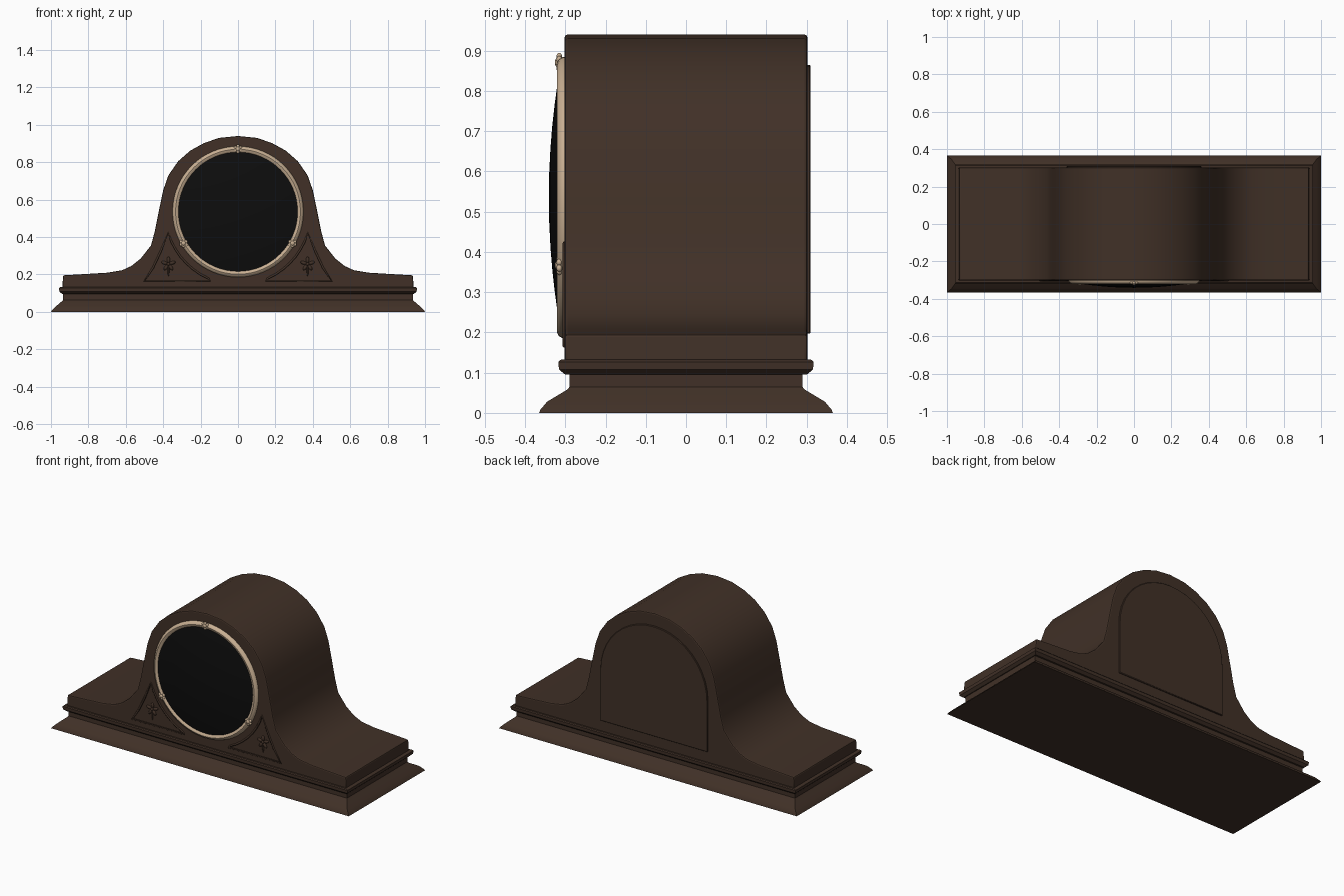
import bpy, bmesh, math
from mathutils import Matrix

if "Cube" in bpy.data.objects:
    bpy.data.objects.remove(bpy.data.objects["Cube"])


def material(name, rgb):
    m = bpy.data.materials.new(name)
    m.diffuse_color = (*rgb, 1)
    m.use_nodes = True
    m.node_tree.nodes["Principled BSDF"].inputs["Base Color"].default_value = m.diffuse_color
    return m


WOOD = material("dark_wood", (0.052, 0.030, 0.020))
GLASS = material("black_glass", (0.004, 0.004, 0.004))
BRASS = material("pale_brass", (0.58, 0.43, 0.29))
CZ = 0.535  # height of the dial centre


def finish(name, bm, mat, angle=35):
    bmesh.ops.remove_doubles(bm, verts=bm.verts, dist=1e-5)
    bmesh.ops.recalc_face_normals(bm, faces=bm.faces)
    me = bpy.data.meshes.new(name)
    bm.to_mesh(me)
    bm.free()
    ob = bpy.data.objects.new(name, me)
    bpy.context.collection.objects.link(ob)
    me.materials.append(mat)
    activate(ob)
    bpy.ops.object.shade_smooth_by_angle(angle=math.radians(angle))
    return ob


def activate(ob):
    bpy.ops.object.select_all(action='DESELECT')
    ob.select_set(True)
    bpy.context.view_layer.objects.active = ob


def skin(bm, rings):
    for a, b in zip(rings, rings[1:]):
        n = len(a)
        for i in range(n):
            bm.faces.new((a[i], a[(i + 1) % n], b[(i + 1) % n], b[i]))


def prism(name, pts, y0, y1, mat):
    """Extrude an x-z outline along y."""
    bm = bmesh.new()
    rings = [[bm.verts.new((x, y, z)) for x, z in pts] for y in (y0, y1)]
    skin(bm, rings)
    for r in rings:
        bm.faces.new(r)
    return finish(name, bm, mat)


def stack(name, levels, mat):
    """Rectangular moulding from (half x, half y, z) levels."""
    bm = bmesh.new()
    rings = [[bm.verts.new((sx * x, sy * y, z)) for sx, sy in ((-1, -1), (1, -1), (1, 1), (-1, 1))]
             for x, y, z in levels]
    skin(bm, rings)
    bm.faces.new(rings[0])
    bm.faces.new(rings[-1])
    return finish(name, bm, mat)


def lathe(name, prof, mat, n=64):
    """Turn an (r, y) profile round the dial axis."""
    bm = bmesh.new()
    rings = [[bm.verts.new((r * math.cos(2 * math.pi * i / n), y, CZ + r * math.sin(2 * math.pi * i / n)))
              for i in range(n)] for r, y in prof]
    skin(bm, rings)
    bmesh.ops.dissolve_degenerate(bm, dist=1e-6, edges=bm.edges)
    return finish(name, bm, mat)


def ball(bm, x, y, z, sx, sy, sz, turn=0):
    m = Matrix.Translation((x, y, z)) @ Matrix.Rotation(turn, 4, 'Y') @ Matrix.Diagonal((sx, sy, sz, 1))
    bmesh.ops.create_uvsphere(bm, u_segments=12, v_segments=8, radius=1, matrix=m)


def modifier(ob, kind, **props):
    activate(ob)
    m = ob.modifiers.new(kind.lower(), kind)
    for k, v in props.items():
        setattr(m, k, v)
    bpy.ops.object.modifier_apply(modifier=m.name)


# Flared plinth and the moulding above it
stack("plinth", [(1.0, 0.365, 0), (0.995, 0.362, 0.008), (0.975, 0.345, 0.028),
                 (0.94, 0.295, 0.058), (0.935, 0.29, 0.064), (0.935, 0.29, 0.10)], WOOD)
stack("moulding", [(0.94, 0.30, 0.095), (0.955, 0.316, 0.108), (0.957, 0.317, 0.127),
                   (0.95, 0.312, 0.132), (0.93, 0.295, 0.133)], WOOD)

# Humped case, mirrored half outline
half = [(0.94, 0.12), (0.935, 0.195), (0.70, 0.209), (0.62, 0.222), (0.57, 0.245), (0.52, 0.285),
        (0.465, 0.355), (0.445, 0.43), (0.425, 0.53), (0.40, 0.65), (0.372, 0.73), (0.32, 0.805),
        (0.255, 0.862), (0.18, 0.903), (0.10, 0.93), (0, 0.94)]
case = prism("case", half + [(-x, z) for x, z in half[-2::-1]], -0.302, 0.302, WOOD)
modifier(case, 'BEVEL', width=0.007, segments=2, limit_method='ANGLE', angle_limit=math.radians(50))

# Recessed corner panels with raised rims and carved flowers
for side, label in ((-1, "left"), (1, "right")):
    arc = [math.radians(a) for a in range(-17, -67, -7)]
    tri = [(0.39 * math.cos(a), CZ + 0.39 * math.sin(a)) for a in arc]
    tri += [(0.15, 0.165), (0.50, 0.165), (0.455, 0.235), (0.415, 0.32)]
    tri = [(side * x, z) for x, z in tri]
    cutter = prism("panel_cutter", tri, -0.35, -0.289, WOOD)
    modifier(case, 'BOOLEAN', operation='DIFFERENCE', solver='EXACT', object=cutter)
    bpy.data.objects.remove(cutter)

    # thin rim around the recess
    cu = bpy.data.curves.new("rim", 'CURVE')
    cu.dimensions = '3D'
    cu.bevel_depth = 0.006
    cu.bevel_resolution = 1
    sp = cu.splines.new('POLY')
    sp.points.add(len(tri) - 1)
    for p, (x, z) in zip(sp.points, tri):
        p.co = (x, -0.301, z, 1)
    sp.use_cyclic_u = True
    rim = bpy.data.objects.new(label + "_panel_rim", cu)
    bpy.context.collection.objects.link(rim)
    cu.materials.append(WOOD)

    # flower with petals and a stem
    bm = bmesh.new()
    fx, fz = side * 0.372, 0.255
    for k in range(5):
        a = math.radians(90 + 72 * k)
        ball(bm, fx + 0.022 * math.cos(a), -0.29, fz + 0.022 * math.sin(a), 0.018, 0.008, 0.009, -a)
    ball(bm, fx, -0.292, fz, 0.009, 0.009, 0.009)
    ball(bm, fx, -0.29, fz - 0.035, 0.005, 0.006, 0.03)
    finish(label + "_flower", bm, WOOD, 60)

activate(case)
bpy.ops.object.shade_smooth_by_angle(angle=math.radians(35))

# Dial bezel, domed glass and three small rosettes
lathe("bezel", [(0.350, -0.295), (0.350, -0.306), (0.344, -0.316), (0.334, -0.321),
                (0.324, -0.318), (0.317, -0.312), (0.317, -0.295), (0.350, -0.295)], BRASS)
dome = [(0.322 * math.sin(t * math.pi / 16), -0.313 - 0.028 * (1 - math.sin(t * math.pi / 16) ** 2))
        for t in range(8, -1, -1)]
lathe("dial_glass", [(0, -0.30), (0.322, -0.30)] + dome, GLASS)
bm = bmesh.new()
for deg in (90, 210, 330):
    a = math.radians(deg)
    cx, cz = 0.336 * math.cos(a), CZ + 0.336 * math.sin(a)
    ball(bm, cx, -0.317, cz, 0.013, 0.009, 0.013)
    for k in range(6):
        b = a + k * math.pi / 3
        ball(bm, cx + 0.015 * math.cos(b), -0.315, cz + 0.015 * math.sin(b), 0.009, 0.007, 0.009)
finish("bezel_rosettes", bm, BRASS, 60)

# Arched door on the back
door = [(-0.36, 0.197), (0.36, 0.197)]
door += [(0.36 * math.cos(math.pi * i / 20), 0.505 + 0.36 * math.sin(math.pi * i / 20)) for i in range(21)]
back = prism("back_door", door, 0.298, 0.31, WOOD)
modifier(back, 'BEVEL', width=0.003, segments=1, limit_method='ANGLE', angle_limit=math.radians(50))
